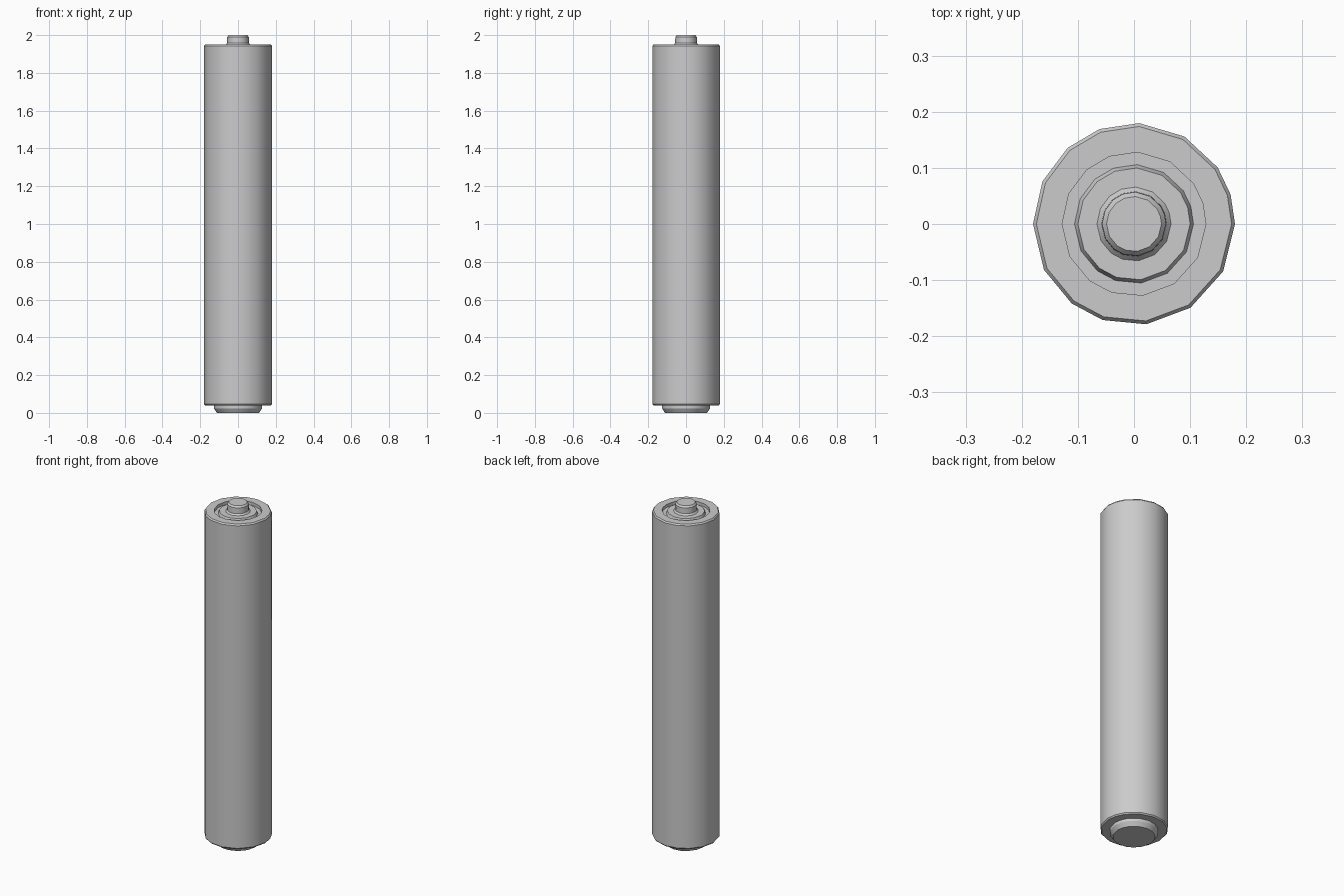
import bpy
import bmesh
from math import radians, sin, cos

cube = bpy.data.objects.get("Cube")
if cube:
    bpy.data.objects.remove(cube, do_unlink=True)

grey = bpy.data.materials.new("metal grey")
grey.use_nodes = True
colour = (0.6, 0.6, 0.6, 1)
grey.diffuse_color = colour
grey.node_tree.nodes["Principled BSDF"].inputs["Base Color"].default_value = colour

# Slightly uneven facets around the cell
ANGLES = [0, 17, 34, 60, 87, 110, 131, 155, 180, 207, 232, 252, 277, 304, 332]


def lathe(name, profile, cap_first=False, cap_last=False):
    """Spin (radius, height) points, listed bottom to top outside, about z."""
    bm = bmesh.new()
    rings = [[bm.verts.new((r * cos(radians(a)), r * sin(radians(a)), z)) for a in ANGLES]
             for r, z in profile]
    n = len(ANGLES)
    for low, high in zip(rings, rings[1:]):
        for i in range(n):
            j = (i + 1) % n
            bm.faces.new((low[i], low[j], high[j], high[i]))
    if cap_first:
        bm.faces.new(rings[0][::-1])
    if cap_last:
        bm.faces.new(rings[-1])
    mesh = bpy.data.meshes.new(name)
    bm.to_mesh(mesh)
    bm.free()
    mesh.materials.append(grey)
    obj = bpy.data.objects.new(name, mesh)
    bpy.context.collection.objects.link(obj)
    bpy.ops.object.select_all(action='DESELECT')
    obj.select_set(True)
    bpy.context.view_layer.objects.active = obj
    bpy.ops.object.shade_smooth_by_angle(angle=radians(32))
    return obj


# Casing with chamfered rims and the groove around the positive end
lathe("casing", [(0.128, 0.04), (0.174, 0.04), (0.18, 0.047), (0.18, 1.942),
                 (0.174, 1.95), (0.128, 1.95), (0.128, 1.932), (0.106, 1.932)])

# Raised disc and contact nub at the positive end
lathe("positive_terminal", [(0.106, 1.932), (0.1, 1.948), (0.066, 1.948), (0.058, 1.957),
                            (0.057, 1.99), (0.049, 2.0)], cap_last=True)

# Chamfered contact plate at the negative end
lathe("negative_terminal", [(0.112, 0.0), (0.128, 0.024), (0.128, 0.04)], cap_first=True)
